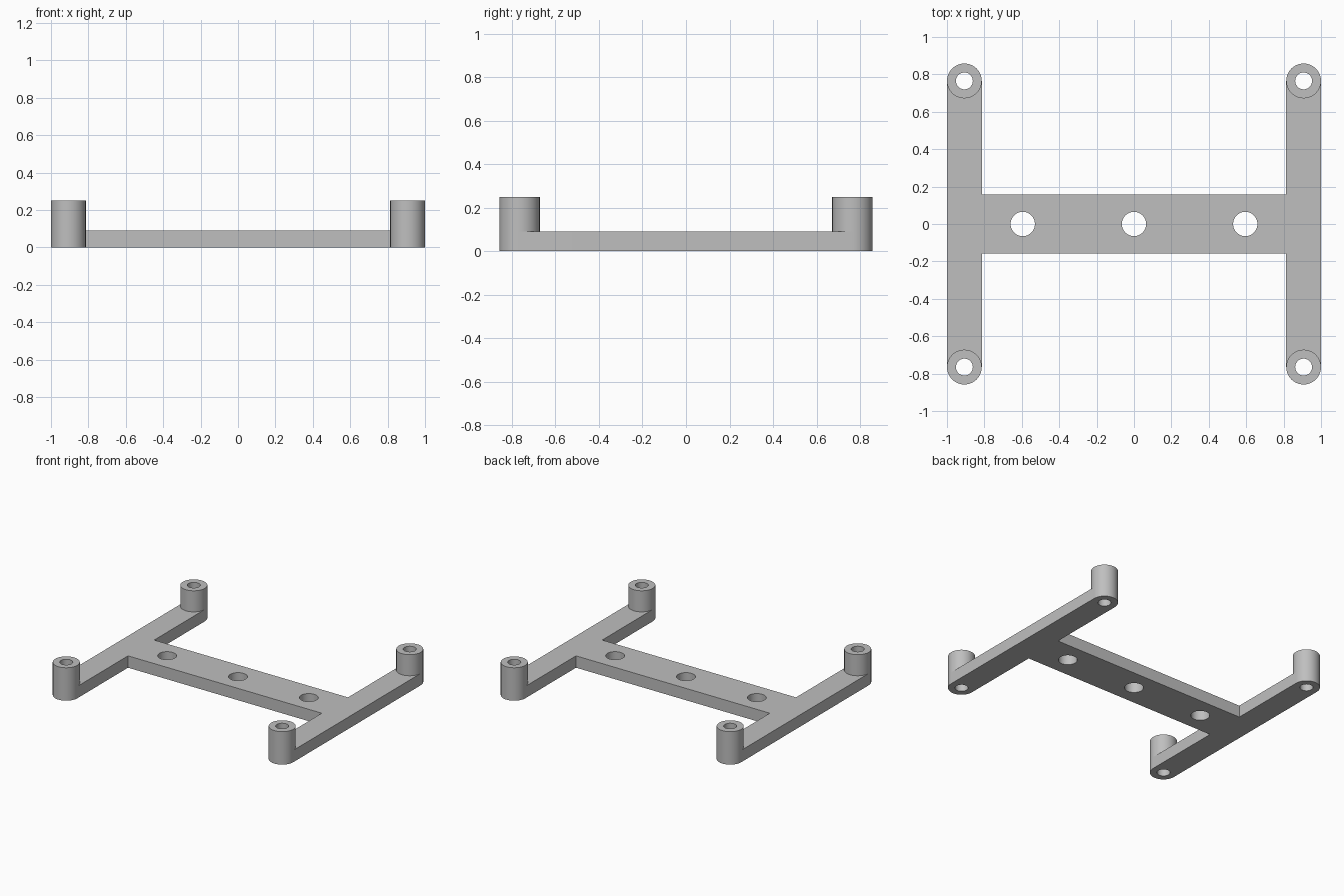
import bpy, bmesh, math

cube = bpy.data.objects.get("Cube")
if cube:
    bpy.data.objects.remove(cube)

# Dimensions
POST_X, POST_Y = 0.907, 0.765
POST_R, POST_HOLE_R = 0.093, 0.045
BAR_HALF, BAR_HOLE_R, BAR_HOLE_X = 0.157, 0.065, 0.595
BASE_H, POST_H = 0.09, 0.25
SIDES = 64

grey = bpy.data.materials.new("light grey")
grey.use_nodes = True
colour = (0.52, 0.52, 0.52, 1)
grey.diffuse_color = colour
grey.node_tree.nodes["Principled BSDF"].inputs["Base Color"].default_value = colour


def arc(cx, cy, r, start=0, sweep=360):
    """Points along an arc; a full circle omits the repeated end point."""
    n = round(SIDES * sweep / 360)
    count = n if sweep == 360 else n + 1
    return [(cx + r * math.cos(math.radians(start + sweep * i / n)),
             cy + r * math.sin(math.radians(start + sweep * i / n)))
            for i in range(count)]


def extruded(name, loops, z0, z1):
    """Solid plate from an outer loop and hole loops."""
    curve = bpy.data.curves.new(name, "CURVE")
    curve.dimensions = "2D"
    curve.fill_mode = "BOTH"
    curve.extrude = (z1 - z0) / 2
    for loop in loops:
        spline = curve.splines.new("POLY")
        spline.points.add(len(loop) - 1)
        for point, (x, y) in zip(spline.points, loop):
            point.co = (x, y, 0, 1)
        spline.use_cyclic_u = True
    temp = bpy.data.objects.new(name + " curve", curve)
    bpy.context.collection.objects.link(temp)
    bpy.context.view_layer.update()
    graph = bpy.context.evaluated_depsgraph_get()
    mesh = bpy.data.meshes.new_from_object(temp.evaluated_get(graph))
    bpy.data.objects.remove(temp)

    bm = bmesh.new()
    bm.from_mesh(mesh)
    bmesh.ops.remove_doubles(bm, verts=bm.verts, dist=1e-5)
    bmesh.ops.recalc_face_normals(bm, faces=bm.faces)
    bmesh.ops.translate(bm, verts=bm.verts, vec=(0, 0, (z0 + z1) / 2))
    bm.to_mesh(mesh)
    bm.free()
    mesh.materials.clear()
    mesh.materials.append(grey)
    mesh.shade_smooth()
    mesh.set_sharp_from_angle(angle=math.radians(30))
    obj = bpy.data.objects.new(name, mesh)
    bpy.context.collection.objects.link(obj)
    return obj


# H-shaped frame with rounded arm ends, built as two half outlines
inner = POST_X - POST_R
half = ([(inner, -BAR_HALF)]
        + arc(POST_X, -POST_Y, POST_R, 180, 180)
        + arc(POST_X, POST_Y, POST_R, 0, 180)
        + [(inner, BAR_HALF)])
outline = half + [(-x, -y) for x, y in half]
corners = [(sx * POST_X, sy * POST_Y) for sx in (-1, 1) for sy in (-1, 1)]
holes = [arc(x, y, POST_HOLE_R) for x, y in corners]
holes += [arc(s * BAR_HOLE_X, 0, BAR_HOLE_R) for s in (-1, 0, 1)]
extruded("frame", [outline] + holes, 0, BASE_H)

# Hollow standoff posts at the arm ends
for x, y in corners:
    name = ("back" if y > 0 else "front") + ("_left" if x > 0 else "_right") + "_post"
    extruded(name, [arc(x, y, POST_R), arc(x, y, POST_HOLE_R)], BASE_H, POST_H)
